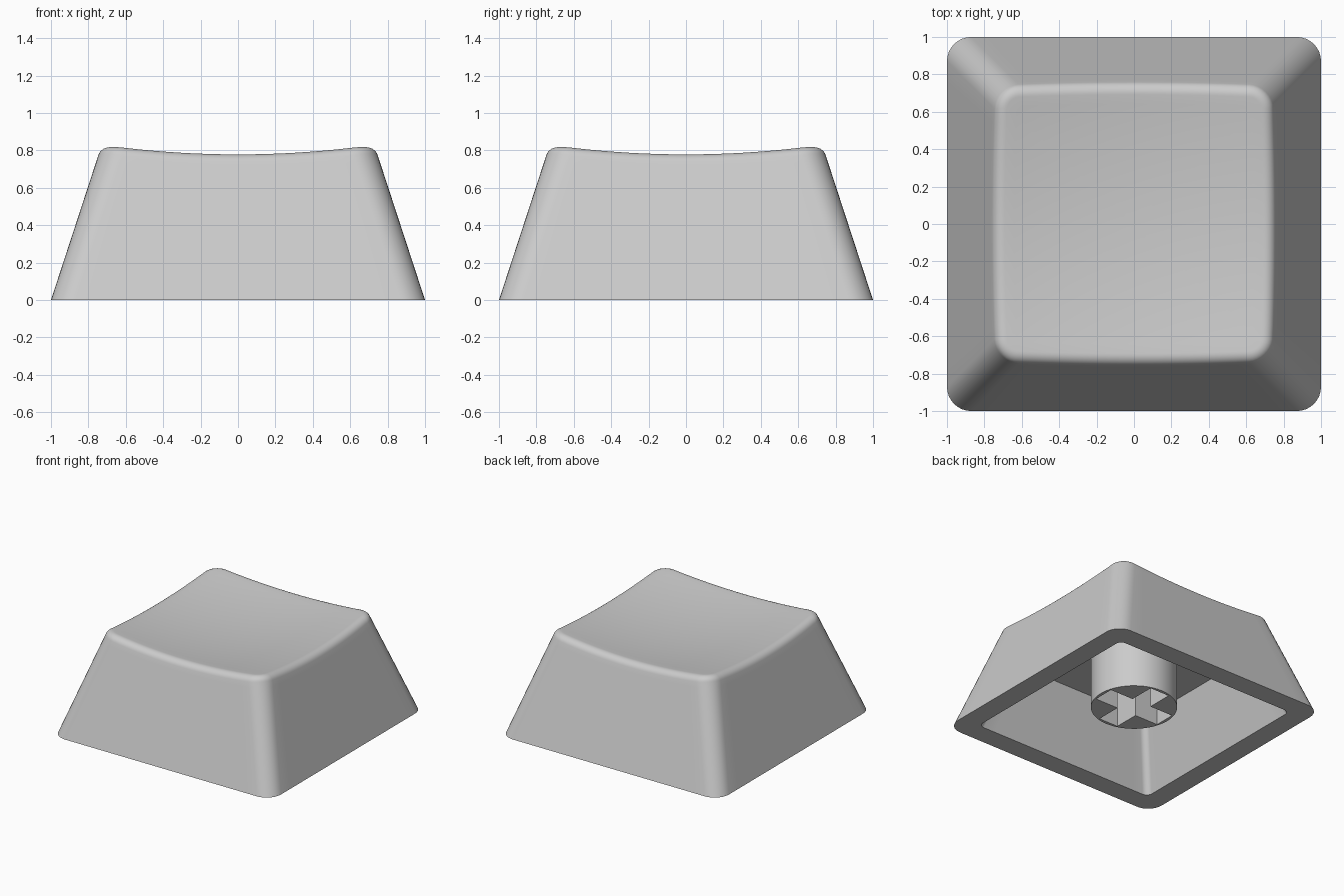
import bpy, bmesh, math

if "Cube" in bpy.data.objects:
    bpy.data.objects.remove(bpy.data.objects["Cube"])

SLOPE = 0.327        # inward lean of the walls per unit of height
CORNER = 0.13        # outer corner radius
FILLET = 0.07        # rounding between walls and dished top
ARC, STRAIGHT = 8, 16
LEAN = math.radians(72)

grey = bpy.data.materials.new("light grey plastic")
grey.diffuse_color = (0.6, 0.6, 0.6, 1)
grey.use_nodes = True
grey.node_tree.nodes["Principled BSDF"].inputs["Base Color"].default_value = grey.diffuse_color


def dish(x, y):
    """Height of the scooped top."""
    return 0.73 + 0.1 * (x * x + y * y)


def rounded_square(w, r):
    """Points of a rounded square of half width w, always the same count."""
    pts = []
    for q in range(4):
        c, s = ((1, 0), (0, 1), (-1, 0), (0, -1))[q]
        local = []
        for i in range(ARC + 1):
            a = i / ARC * math.pi / 2
            local.append((w - r + r * math.cos(a), w - r + r * math.sin(a)))
        for i in range(1, STRAIGHT):
            local.append(((w - r) * (1 - 2 * i / STRAIGHT), w))
        pts += [(x * c - y * s, x * s + y * c) for x, y in local]
    return pts


COUNT = len(rounded_square(1, CORNER))


def wall_top(i):
    """Half width and height at which wall line i meets the top rounding."""
    z = 0.75
    for _ in range(12):
        w = 1 - SLOPE * z
        x, y = rounded_square(w, CORNER)[i]
        z = dish(x, y) - FILLET * (1 - math.cos(LEAN))
    return w, z


def make_object(name, bm):
    bmesh.ops.recalc_face_normals(bm, faces=bm.faces)
    me = bpy.data.meshes.new(name)
    bm.to_mesh(me)
    bm.free()
    ob = bpy.data.objects.new(name, me)
    bpy.context.collection.objects.link(ob)
    me.materials.append(grey)
    return ob


def smooth(ob):
    bpy.ops.object.select_all(action='DESELECT')
    ob.select_set(True)
    bpy.context.view_layer.objects.active = ob
    bpy.ops.object.shade_smooth_by_angle(angle=math.radians(30))


# Cap shell: rings run from the inner ceiling, down, round the rim, up and over
rings = []
ceiling, inner = 0.535, 0.83
for w, z in ((inner - SLOPE * ceiling, ceiling), (inner, 0), (1, 0)):
    r = CORNER if w == 1 else 0.05
    rings.append([(x, y, z) for x, y in rounded_square(w, r)])

tops = [wall_top(i) for i in range(COUNT)]
for f in (0.5, 0.95):
    rings.append([(*rounded_square(1 - SLOPE * z * f, CORNER)[i], z * f)
                  for i, (w, z) in enumerate(tops)])

# Rounded upper edge
STEPS = 8
for k in range(STEPS + 1):
    phi = LEAN * (1 - k / STEPS)
    inset = FILLET * (math.sin(LEAN) - math.sin(phi))
    drop = FILLET * (1 - math.cos(phi))
    ring = []
    for i, (w, z) in enumerate(tops):
        x, y = rounded_square(w - inset, CORNER - inset)[i]
        ring.append((x, y, dish(x, y) - drop))
    rings.append(ring)

# Dished top
crest = rings[-1]
for k in range(1, 14):
    f = 1 - k / 14
    rings.append([(x * f, y * f, dish(x * f, y * f)) for x, y, _ in crest])

bm = bmesh.new()
loops = [[bm.verts.new(p) for p in ring] for ring in rings]
for a, b in zip(loops, loops[1:]):
    for i in range(COUNT):
        j = (i + 1) % COUNT
        bm.faces.new((a[i], a[j], b[j], b[i]))
bm.faces.new(loops[0])
centre = bm.verts.new((0, 0, dish(0, 0)))
for i in range(COUNT):
    bm.faces.new((loops[-1][i], loops[-1][(i + 1) % COUNT], centre))
smooth(make_object("key_cap_shell", bm))


def prism(name, outline, z0, z1):
    bm = bmesh.new()
    face = bm.faces.new([bm.verts.new((x, y, z0)) for x, y in outline])
    up = bmesh.ops.extrude_face_region(bm, geom=[face])["geom"]
    for v in up:
        if isinstance(v, bmesh.types.BMVert):
            v.co.z = z1
    # keep the starting face so the prism is closed
    if not face.is_valid:
        bmesh.ops.holes_fill(bm, edges=bm.edges)
    return make_object(name, bm)


# Stem with a cross-shaped socket
circle = [(0.325 * math.cos(i * math.tau / 64), 0.325 * math.sin(i * math.tau / 64))
          for i in range(64)]
stem = prism("stem", circle, 0.1, 0.56)

L, T = 0.30, 0.088
arm = [(L, -T), (L, T), (T, T)]
cross = []
for c, s in ((1, 0), (0, 1), (-1, 0), (0, -1)):
    cross += [(x * c - y * s, x * s + y * c) for x, y in arm]
cutter = prism("socket_cutter", cross, 0.0, 0.53)
cutter.hide_render = True
cutter.hide_set(True)

cut = stem.modifiers.new("socket", 'BOOLEAN')
cut.operation = 'DIFFERENCE'
cut.solver = 'EXACT'
cut.object = cutter
bpy.context.view_layer.objects.active = stem
stem.select_set(True)
bpy.ops.object.modifier_apply(modifier=cut.name)
bpy.data.objects.remove(cutter)
smooth(stem)
